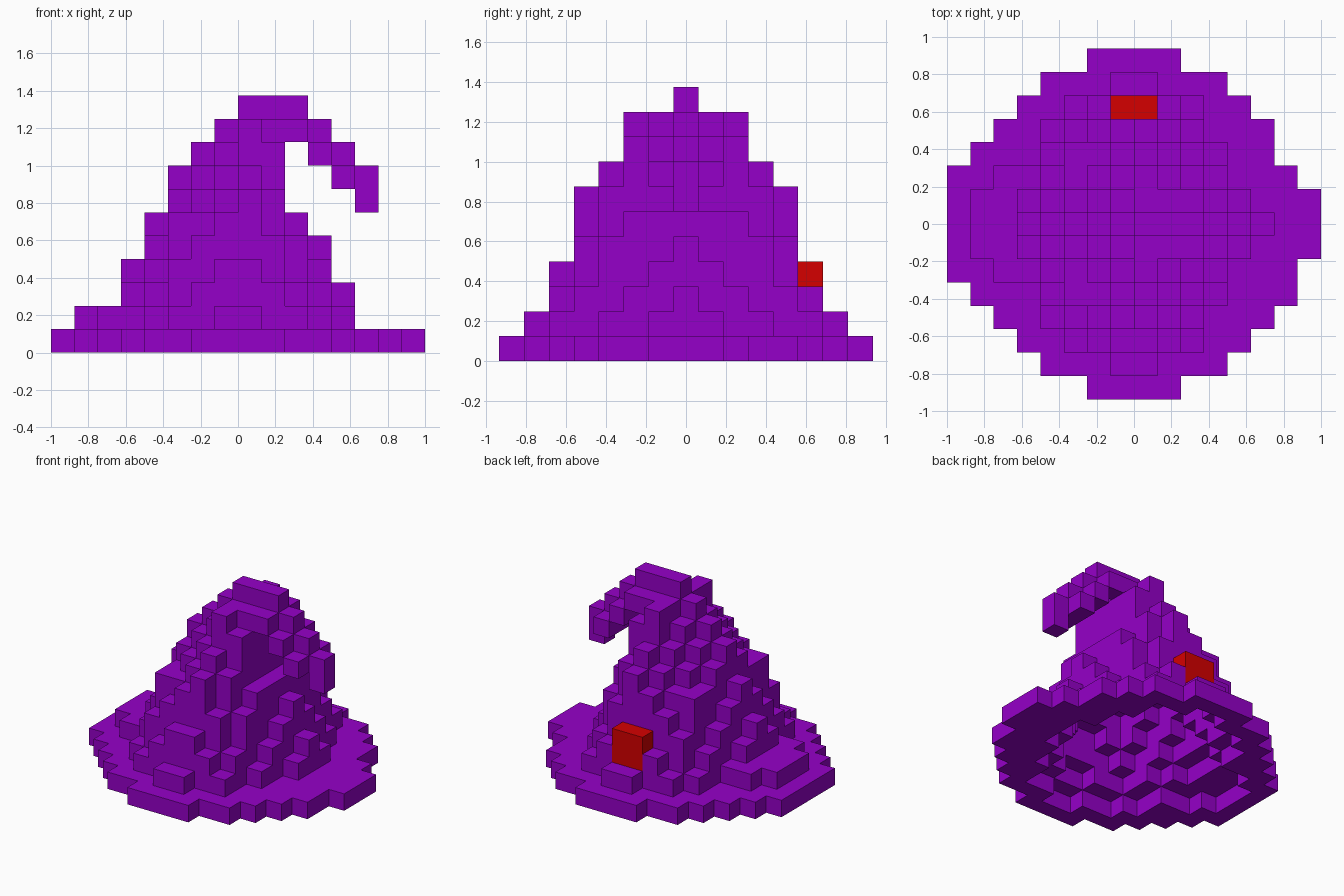
import bpy
import bmesh
from mathutils import Vector

cube = bpy.data.objects.get("Cube")
if cube:
    bpy.data.objects.remove(cube, do_unlink=True)

S = 0.125  # block size


def material(name, color):
    m = bpy.data.materials.new(name)
    m.diffuse_color = color
    m.use_nodes = True
    bsdf = next(n for n in m.node_tree.nodes if n.type == 'BSDF_PRINCIPLED')
    bsdf.inputs["Base Color"].default_value = color
    return m


purple = material("purple felt", (0.30, 0.0, 0.58, 1))
red = material("red patch", (0.66, 0.0, 0.0, 1))


def layer(z, rows):
    """Blocks of one layer; rows hold x ranges from the middle row outwards, mirrored in y."""
    return {(x, s * j, z) for j, (lo, hi) in enumerate(rows)
            for x in range(lo, hi) for s in (1, -1)}


# Brim: one wide disc
brim = layer(0, [(-8, 8), (-8, 8), (-8, 7), (-7, 7), (-6, 6), (-5, 5), (-4, 4), (-2, 2)])
brim.discard((6, 3, 0))

# Crown: shrinking layers, from the bottom up
crown_layers = [
    [(-7, 5), (-7, 5), (-6, 4), (-4, 4), (-4, 3), (-3, 3), (-1, 1)],
    [(-5, 5), (-5, 4), (-4, 4), (-4, 3), (-3, 3), (-2, 2)],
    [(-5, 4), (-4, 4), (-4, 3), (-3, 3), (-3, 2), (-1, 1)],
    [(-4, 4), (-4, 3), (-3, 3), (-3, 3), (-2, 2)],
    [(-4, 3), (-3, 3), (-3, 3), (-3, 2), (-1, 1)],
    [(-3, 2), (-3, 2), (-2, 2), (-1, 2), (0, 1)],
    [(-3, 2), (-2, 2), (-1, 2), (0, 1)],
    [(-2, 2), (-1, 2), (0, 2)],
    [(-1, 3), (0, 3), (0, 1)],
    [(0, 3)],
]
crown = set()
for k, rows in enumerate(crown_layers):
    crown |= layer(k + 1, rows)

# Drooping tip
tip = (layer(9, [(3, 4)]) | layer(8, [(3, 5), (3, 4)])
       | layer(7, [(4, 6), (4, 5)]) | layer(6, [(5, 6)]))

# Patch on the back
patch = {(x, 5, z) for x in (-1, 0) for z in (2, 3)}
crown -= patch

# Hollow inside: drop every block that is covered above and on all four sides
solid = brim | crown | tip | patch
AROUND = [(1, 0, 0), (-1, 0, 0), (0, 1, 0), (0, -1, 0), (0, 0, 1)]
hollow = {(x, y, z) for x, y, z in brim | crown
          if all((x + a, y + b, z + c) in solid for a, b, c in AROUND)}
shell = solid - hollow


def build(name, cells, mat):
    """Mesh of the exposed block sides."""
    bm = bmesh.new()
    verts = {}

    def vert(p):
        key = tuple(round(v * 2) for v in p)
        if key not in verts:
            verts[key] = bm.verts.new(p * S)
        return verts[key]

    for c in sorted(cells & shell):
        centre = Vector((c[0] + 0.5, c[1], c[2] + 0.5))
        for axis in range(3):
            for sign in (1, -1):
                n = Vector((0, 0, 0))
                n[axis] = sign
                if tuple(int(a + b) for a, b in zip(c, n)) in shell:
                    continue
                u = Vector((0, 0, 0))
                u[(axis + 1) % 3] = 0.5
                w = n.cross(u)
                mid = centre + n * 0.5
                bm.faces.new([vert(mid + a * u + b * w)
                              for a, b in ((-1, -1), (1, -1), (1, 1), (-1, 1))])
    mesh = bpy.data.meshes.new(name)
    bm.to_mesh(mesh)
    bm.free()
    mesh.materials.append(mat)
    bpy.context.collection.objects.link(bpy.data.objects.new(name, mesh))


build("brim", brim, purple)
build("crown", crown, purple)
build("drooping_tip", tip, purple)
build("back_patch", patch, red)
